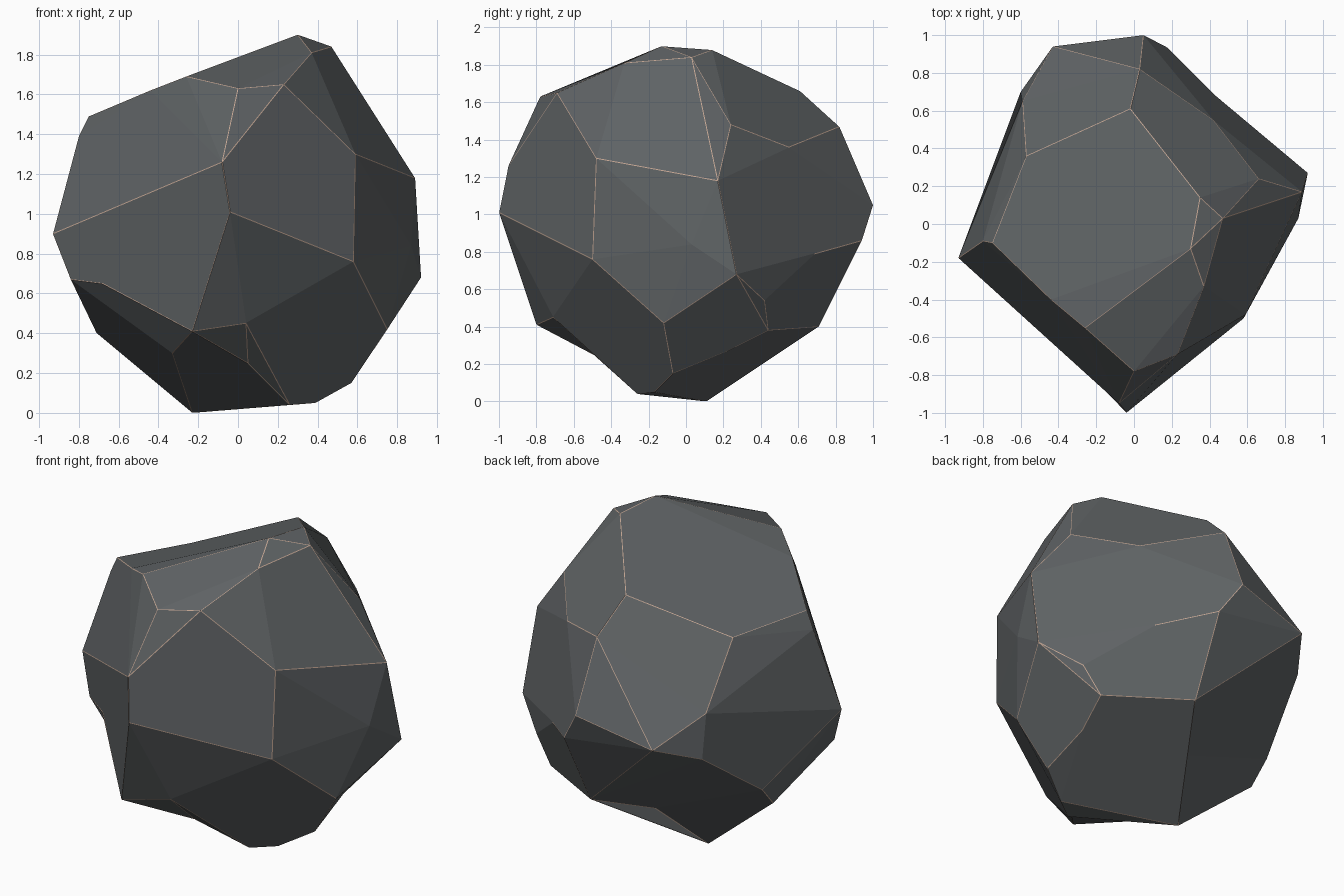
import bpy, bmesh, math
from mathutils import Vector

if "Cube" in bpy.data.objects:
    bpy.data.objects.remove(bpy.data.objects["Cube"])

# Main corners of the boulder; the skin is stretched between them
CORNERS = [
    # crown
    (.30, -.13, 1.90), (.47, .03, 1.84), (.35, .14, 1.88), (.37, -.33, 1.81),
    (-.26, -.55, 1.69), (.23, -.69, 1.65), (.0, -.78, 1.63), (-.44, -.40, 1.62),
    (-.75, -.10, 1.49), (-.80, -.09, 1.39), (-.57, .36, 1.45), (-.02, .61, 1.66),
    (.03, .82, 1.47), (.42, .55, 1.36), (.66, .24, 1.48),
    # waist
    (-.08, -.95, 1.26), (-.04, -1.0, 1.01), (.59, -.48, 1.30), (.58, -.50, .76),
    (.89, .17, 1.18), (.92, .27, .68), (.87, .03, .84), (.05, 1.0, 1.05),
    (.17, .94, .86), (.42, .69, .79), (-.43, .94, .94), (-.59, .65, 1.10),
    (-.60, .70, .84), (-.93, -.18, .90), (-.84, -.24, .67), (-.68, -.34, .65),
    # underside
    (.04, -.71, .45), (-.23, -.80, .41), (-.33, -.42, .30), (.05, -.49, .25),
    (-.73, .02, .51), (-.71, .17, .40), (-.72, .29, .53), (-.23, .11, .0),
    (.26, -.26, .04), (.39, -.17, .05), (.57, -.07, .15), (.75, -.12, .42),
    (.72, .42, .54), (.61, .44, .38), (.15, .71, .40), (.56, .22, .27),
    (-.05, .37, .27),
]
CENTRE = Vector((0, 0, .95))


def material(name, colour):
    m = bpy.data.materials.new(name)
    m.diffuse_color = (*colour, 1)
    m.use_nodes = True
    m.node_tree.nodes["Principled BSDF"].inputs["Base Color"].default_value = m.diffuse_color
    return m


# Skin: hull the corners pulled toward a sphere, then push them back (keeps shallow dents)
bm = bmesh.new()
home = bm.verts.layers.float_vector.new("home")
for c in CORNERS:
    d = Vector(c) - CENTRE
    v = bm.verts.new(CENTRE + d / d.length ** .5)
    v[home] = Vector(c)
bmesh.ops.convex_hull(bm, input=bm.verts[:])
bmesh.ops.delete(bm, geom=[v for v in bm.verts if not v.link_faces], context='VERTS')
for v in bm.verts:
    v.co = v[home]

# Merge nearly flat neighbours into broad facets
bmesh.ops.dissolve_limit(bm, angle_limit=math.radians(6), verts=bm.verts[:], edges=bm.edges[:])
bmesh.ops.recalc_face_normals(bm, faces=bm.faces[:])

mesh = bpy.data.meshes.new("boulder")
bm.to_mesh(mesh)
bm.free()
boulder = bpy.data.objects.new("boulder", mesh)
bpy.context.collection.objects.link(boulder)
mesh.materials.append(material("slate grey", (.115, .125, .13)))
mesh.materials.append(material("worn edge tan", (.55, .38, .29)))

# Thin worn strips along the sharper edges
bevel = boulder.modifiers.new("worn_edges", 'BEVEL')
bevel.width = .0025
bevel.segments = 1
bevel.limit_method = 'ANGLE'
bevel.angle_limit = math.radians(16)
bevel.material = 1
